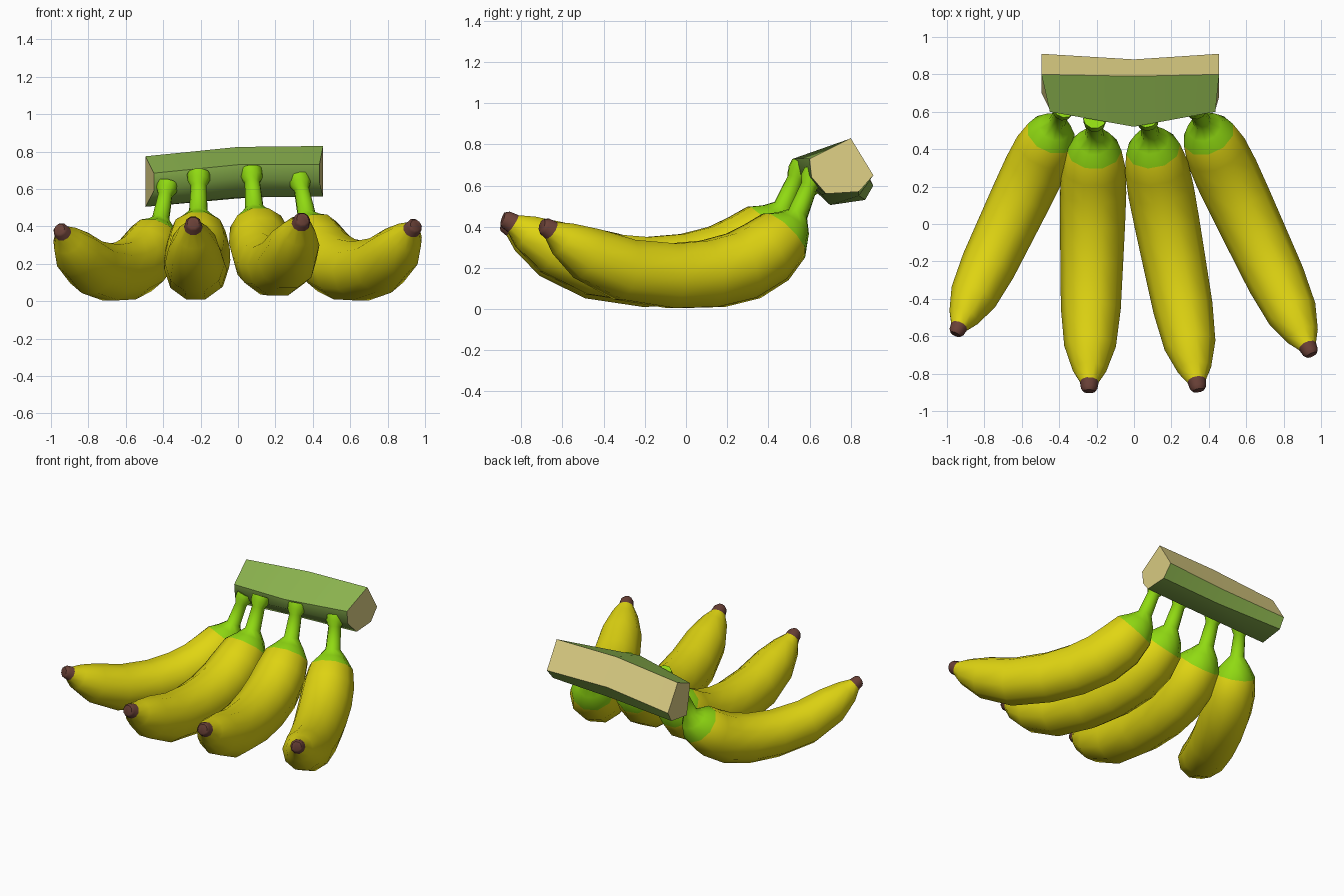
import bpy
import bmesh
import math
from mathutils import Vector

default_cube = bpy.data.objects.get("Cube")
if default_cube:
    bpy.data.objects.remove(default_cube, do_unlink=True)


def make_material(name, colour):
    material = bpy.data.materials.new(name)
    material.use_nodes = True
    rgba = (*colour, 1)
    material.diffuse_color = rgba
    material.node_tree.nodes["Principled BSDF"].inputs["Base Color"].default_value = rgba
    return material


yellow = make_material("ripe yellow", (0.75, 0.67, 0.006))
lime = make_material("lime green", (0.28, 0.7, 0.006))
brown = make_material("tip brown", (0.15, 0.055, 0.04))
green = make_material("crown green", (0.27, 0.47, 0.08))
cream = make_material("cut cream", (0.72, 0.62, 0.23))


def loft(name, rings, materials, band_rule, cap_indices, angle):
    """Join equal rings of points into a closed, smooth shaded skin."""
    bm = bmesh.new()
    loops = [[bm.verts.new(p) for p in ring] for ring in rings]
    count = len(loops[0])
    for band, (a, b) in enumerate(zip(loops, loops[1:])):
        for side in range(count):
            nxt = (side + 1) % count
            face = bm.faces.new((a[side], a[nxt], b[nxt], b[side]))
            face.material_index = band_rule(band, side)
    for loop, index in zip((loops[0], loops[-1]), cap_indices):
        bm.faces.new(loop).material_index = index
    bmesh.ops.recalc_face_normals(bm, faces=bm.faces)
    mesh = bpy.data.meshes.new(name)
    bm.to_mesh(mesh)
    bm.free()
    for material in materials:
        mesh.materials.append(material)
    obj = bpy.data.objects.new(name, mesh)
    bpy.context.collection.objects.link(obj)
    bpy.ops.object.select_all(action="DESELECT")
    obj.select_set(True)
    bpy.context.view_layer.objects.active = obj
    bpy.ops.object.shade_smooth_by_angle(angle=math.radians(angle))
    return obj


# Fruit profile from tip to stem end: distance along, height, radius
PROFILE = [
    (0.0, 0.415, 0.032), (0.015, 0.41, 0.044), (0.05, 0.39, 0.05),
    (0.11, 0.35, 0.09), (0.24, 0.275, 0.138), (0.44, 0.195, 0.16),
    (0.69, 0.165, 0.168), (0.89, 0.175, 0.174), (1.06, 0.215, 0.177),
    (1.19, 0.285, 0.171), (1.285, 0.37, 0.147), (1.335, 0.425, 0.095),
    (1.36, 0.475, 0.05), (1.42, 0.61, 0.042), (1.435, 0.64, 0.06),
    (1.455, 0.675, 0.062),
]
TIP_BANDS, FRUIT_BANDS, SIDES = 2, 10, 10


def banana(name, tip, stem, lift, scale):
    tip, stem = Vector((*tip, 0)), Vector((*stem, 0))
    forward = (stem - tip).normalized()
    across = Vector((forward.y, -forward.x, 0))
    stretch = (stem - tip).length / PROFILE[-1][0]
    centres = [tip + forward * d * stretch + Vector((0, 0, z * scale + lift))
               for d, z, r in PROFILE]
    rings = []
    for i, centre in enumerate(centres):
        tangent = centres[min(i + 1, len(centres) - 1)] - centres[max(i - 1, 0)]
        normal = across.cross(tangent.normalized())
        radius = PROFILE[i][2] * scale
        rings.append([centre + radius * (across * math.cos(t) + normal * math.sin(t))
                      for t in (math.tau * k / SIDES for k in range(SIDES))])

    def colour(band, side):
        return 2 if band < TIP_BANDS else 0 if band < FRUIT_BANDS else 1

    loft(name, rings, (yellow, lime, brown), colour, (2, 1), 50)


# Four bananas fanned out from the crown
banana("outer_right_banana", (-0.955, -0.59), (-0.375, 0.62), 0, 0.93)
banana("inner_right_banana", (-0.24, -0.895), (-0.21, 0.565), 0.005, 1)
banana("inner_left_banana", (0.345, -0.89), (0.07, 0.57), 0.025, 1)
banana("outer_left_banana", (0.95, -0.7), (0.325, 0.63), 0, 0.98)

# Crown cross-sections: front top, front low, under front, under back, back, top
RIGHT_END = [(0.60, 0.685), (0.61, 0.59), (0.70, 0.505), (0.87, 0.53), (0.91, 0.60), (0.80, 0.775)]
MIDDLE = [(0.52, 0.73), (0.535, 0.66), (0.66, 0.555), (0.84, 0.55), (0.88, 0.64), (0.79, 0.825)]
LEFT_END = [(0.60, 0.73), (0.61, 0.64), (0.68, 0.56), (0.84, 0.57), (0.91, 0.65), (0.80, 0.83)]


def section(points, front_x, back_x):
    return [(front_x if i < 2 else back_x, y, z) for i, (y, z) in enumerate(points)]


loft("crown",
     [section(RIGHT_END, -0.45, -0.495), section(MIDDLE, 0, 0), section(LEFT_END, 0.435, 0.455)],
     (green, cream), lambda band, side: 1 if side == 4 else 0, (1, 1), 48)
